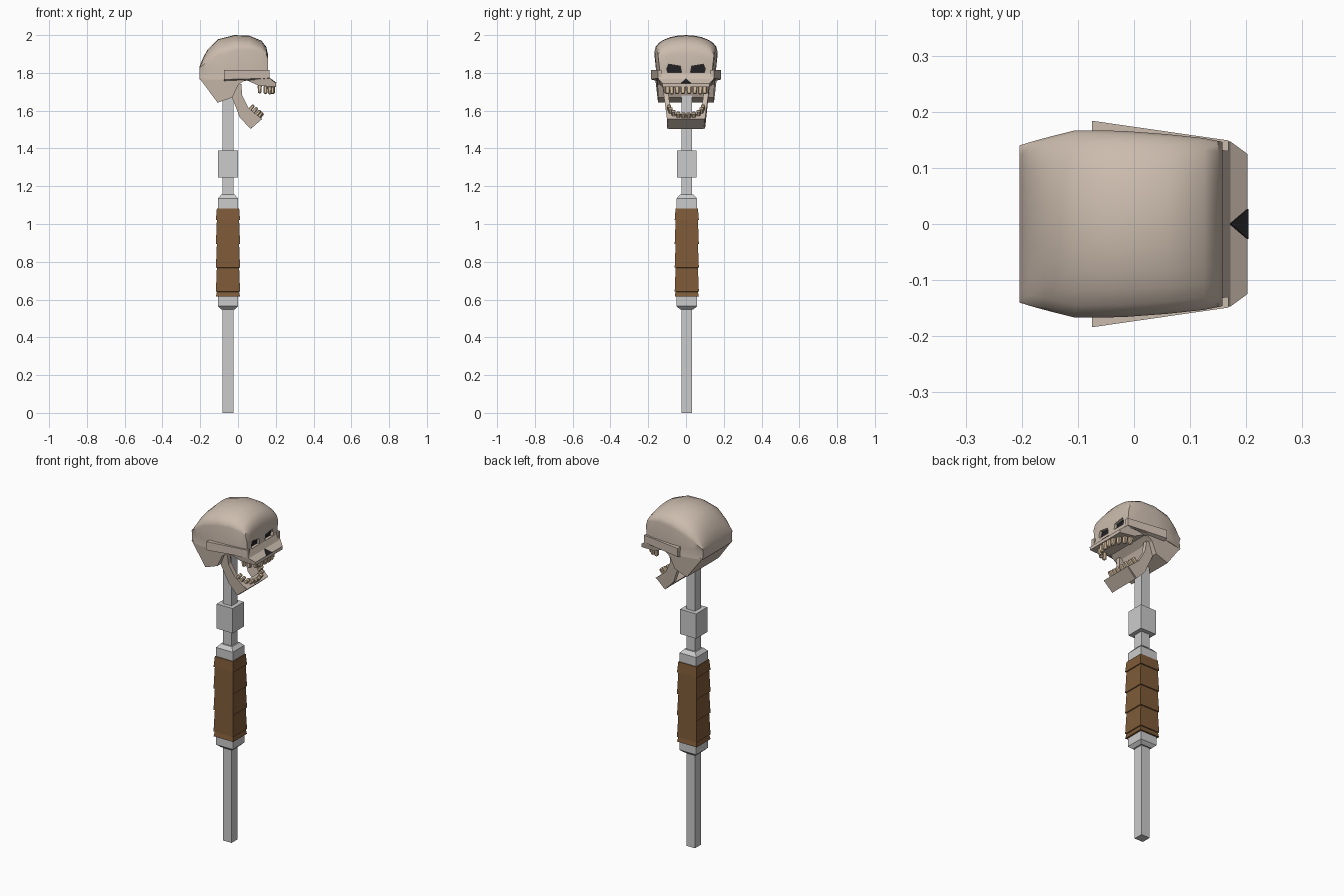
import bpy, bmesh, math
from mathutils import Vector, Matrix

if "Cube" in bpy.data.objects:
    bpy.data.objects.remove(bpy.data.objects["Cube"])


def material(name, rgb):
    m = bpy.data.materials.new(name)
    m.diffuse_color = (*rgb, 1)
    m.use_nodes = True
    m.node_tree.nodes["Principled BSDF"].inputs["Base Color"].default_value = m.diffuse_color
    return m


BONE = material("bone", (0.60, 0.50, 0.42))
TOOTH = material("tooth", (0.75, 0.58, 0.40))
DARK = material("dark", (0.015, 0.015, 0.017))
LEATHER = material("leather", (0.21, 0.105, 0.04))


def make(name, bm, mat=None):
    bmesh.ops.recalc_face_normals(bm, faces=bm.faces)
    me = bpy.data.meshes.new(name)
    bm.to_mesh(me)
    bm.free()
    ob = bpy.data.objects.new(name, me)
    bpy.context.collection.objects.link(ob)
    if mat:
        me.materials.append(mat)
    return ob


def loft(name, rings, mat=None):
    """Skin closed rings of equal length and cap both ends."""
    bm = bmesh.new()
    vs = [[bm.verts.new(p) for p in r] for r in rings]
    n = len(vs[0])
    for a, b in zip(vs, vs[1:]):
        for i in range(n):
            j = (i + 1) % n
            bm.faces.new((a[i], a[j], b[j], b[i]))
    bm.faces.new(vs[0])
    bm.faces.new(vs[-1])
    return make(name, bm, mat)


def slab(name, profile, mat=None):
    """Side profile of (x, z, half width) spanning both sides."""
    return loft(name, [[(x, s * w, z) for x, z, w in profile] for s in (-1, 1)], mat)


def post(name, levels, mat=None):
    """Square post on the staff axis from (z, half width) levels."""
    cx, cy = -0.053, 0.004
    return loft(name, [[(cx + a * h, cy + b * h, z)
                        for a, b in ((-1, -1), (1, -1), (1, 1), (-1, 1))]
                       for z, h in levels], mat)


# Staff
post("shaft", [(0, .028), (1.75, .028)])
post("collar", [(1.245, .052), (1.39, .052)])
post("grip_ferrule", [(.548, .036), (.565, .054), (1.135, .054), (1.155, .036)])
levels = []
cuts = [.615, .643, .77, .895, 1.022, 1.085]
for lo, hi in zip(cuts, cuts[1:]):
    levels += [(lo, .064), (hi - .002, .059)]
post("leather_grip", levels, LEATHER)

# Cranium: arched sections along x as (x, top z, temple z, half width)
rings = []
for x, top, temple, w in [(-.204, 1.832, 1.828, .14), (-.185, 1.88, 1.842, .146),
                          (-.16, 1.925, 1.862, .153), (-.105, 1.978, 1.893, .167),
                          (-.02, 2.0, 1.917, .166), (.06, 1.997, 1.922, .160),
                          (.125, 1.97, 1.91, .153), (.15, 1.937, 1.895, .148),
                          (.158, 1.90, 1.875, .146)]:
    arch = []
    for i in range(13):
        t = math.pi * (i / 12 - .5)
        arch.append((x, w * math.sin(t), temple + (top - temple) * math.cos(t)))
    rings.append([(x, -w * .98, 1.765), (x, -w * .95, 1.815)] + arch +
                 [(x, w * .95, 1.815), (x, w * .98, 1.765)])
cranium = loft("cranium", rings, BONE)
bpy.context.view_layer.objects.active = cranium
cranium.select_set(True)
bpy.ops.object.shade_smooth_by_angle(angle=math.radians(32))

# Eye sockets: recess with a dark backing
eye = [(.102, 1.822), (.092, 1.846), (.03, 1.836), (.024, 1.803), (.098, 1.803)]
for s, side in ((-1, "left"), (1, "right")):
    cutter = loft("eye_cutter_" + side, [[(x, s * y, z) for y, z in eye] for x in (.135, .2)])
    cutter.hide_render = True
    cutter.hide_viewport = True
    mod = cranium.modifiers.new("eye_" + side, 'BOOLEAN')
    mod.operation = 'DIFFERENCE'
    mod.object = cutter
    loft("eye_socket_" + side, [[(x, s * y, z) for y, z in eye] for x in (.13, .142)], DARK)

# Skull base, upper jaw and nose
slab("skull_base", [(-.204, 1.772, .139), (-.108, 1.642, .148), (-.03, 1.67, .148),
                    (0, 1.735, .15), (.05, 1.772, .15), (-.09, 1.772, .163)], BONE)
slab("upper_jaw", [(.13, 1.80, .142), (.158, 1.80, .143), (.172, 1.768, .147),
                   (.202, 1.745, .125), (.202, 1.726, .123), (.11, 1.732, .135),
                   (.03, 1.768, .146)], BONE)
nose = [(.171, 0, 1.770), (.203, .027, 1.746), (.203, -.027, 1.746)]
loft("nose_hole", [[(x + d, y, z + d) for x, y, z in nose] for d in (-.01, .001)], DARK)

# Cheek arches
for s, side in ((-1, "left"), (1, "right")):
    loft("cheek_arch_" + side,
         [[(x, s * a, zb), (x, s * b, zb + .01), (x, s * b, zt), (x, s * a, zt)]
          for x, a, b, zb, zt in ((-.075, .15, .184, 1.755, 1.815),
                                  (.168, .13, .149, 1.762, 1.815))], BONE)

# Lower jaw: two arms joined by a chin
arm = [(-.03, 1.665), (-.015, 1.74), (.018, 1.74), (.022, 1.68), (.055, 1.615),
       (.123, 1.557), (.066, 1.505), (.01, 1.563)]
for s, side in ((-1, "left"), (1, "right")):
    def flare(z, d):
        return s * (.101 + max(0, z - 1.56) * .14 - d)
    loft("jaw_arm_" + side, [[(x, flare(z, d), z) for x, z in arm] for d in (0, .026)], BONE)
slab("chin", [(.128, 1.556, .098), (.068, 1.504, .092), (.037, 1.534, .1), (.092, 1.583, .102)], BONE)


# Teeth: small tapered blocks with softened corners, mirrored in y
def teeth(name, spots, size, tilt, up):
    bm = bmesh.new()
    for x, y, z in spots:
        for s in (-1, 1):
            m = (Matrix.Translation((x, s * y, z)) @ Matrix.Rotation(tilt, 4, 'Y')
                 @ Matrix.Diagonal((*size, 1)))
            new = bmesh.ops.create_cube(bm, size=1, matrix=m)["verts"]
            c = Vector((x, s * y, z))
            for v in new:
                if (v.co - c).dot(up) > 0:
                    v.co = c + (v.co - c) * .88
    bmesh.ops.bevel(bm, geom=list(bm.edges), offset=.005, segments=1, affect='EDGES')
    return make(name, bm, TOOTH)


teeth("upper_teeth", [(.186, .016, 1.709), (.182, .047, 1.708), (.168, .076, 1.707),
                      (.145, .098, 1.709), (.115, .108, 1.712)],
      (.022, .026, .046), 0, Vector((0, 0, -1)))
lean = math.radians(40)
teeth("lower_teeth", [(.121, .014, 1.574), (.117, .041, 1.578), (.106, .066, 1.588),
                      (.090, .082, 1.602), (.072, .09, 1.616)],
      (.020, .024, .042), lean, Vector((math.sin(lean), 0, math.cos(lean))))
